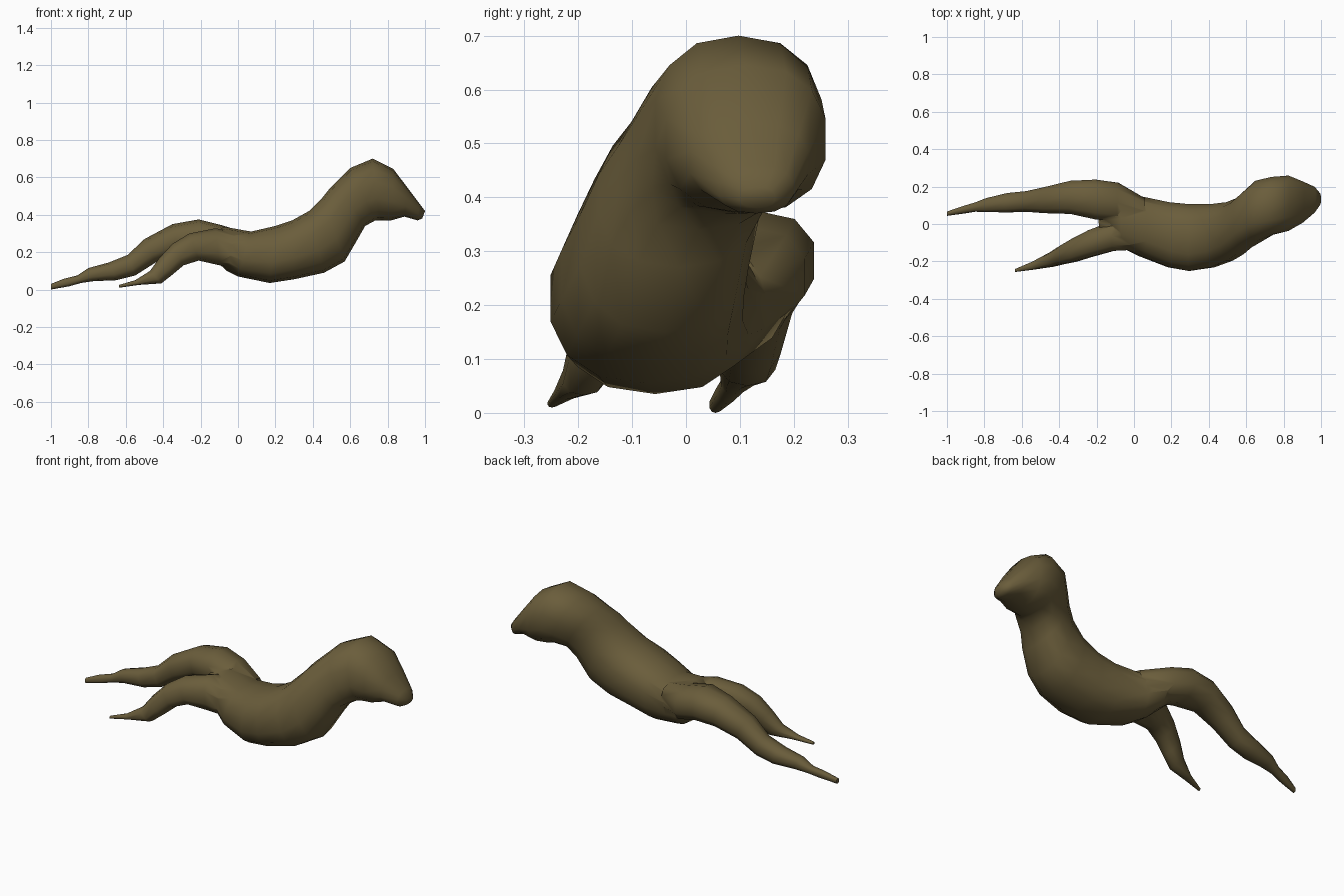
import bpy, bmesh, math
from mathutils import Vector

fur = bpy.data.materials.new("olive brown")
fur.diffuse_color = (0.145, 0.11, 0.044, 1)


def spow(v, p):
    return math.copysign(abs(v) ** p, v)


def loft(name, sections, sides, power=0.85):
    """Skin of rings; each section is top x,z, bottom x,z, min y, max y."""
    bm = bmesh.new()
    rings = []
    for tx, tz, bx, bz, y0, y1 in sections:
        mid = Vector(((tx + bx) / 2, (y0 + y1) / 2, (tz + bz) / 2))
        up = Vector(((tx - bx) / 2, 0, (tz - bz) / 2))
        side = Vector((0, (y1 - y0) / 2, 0))
        ring = []
        for i in range(sides):
            a = 2 * math.pi * i / sides
            ring.append(bm.verts.new(mid + up * spow(math.cos(a), power)
                                     + side * spow(math.sin(a), power)))
        rings.append(ring)
    for r, s in zip(rings, rings[1:]):
        for i in range(sides):
            j = (i + 1) % sides
            bm.faces.new((r[i], r[j], s[j], s[i]))
    bm.faces.new(rings[0])
    bm.faces.new(rings[-1])
    bmesh.ops.recalc_face_normals(bm, faces=bm.faces)
    me = bpy.data.meshes.new(name)
    bm.to_mesh(me)
    bm.free()
    me.materials.append(fur)
    ob = bpy.data.objects.new(name, me)
    bpy.context.collection.objects.link(ob)
    return ob


# torso, neck and head
body = loft("body", [
    (-0.19, 0.29, -0.17, 0.20, -0.03, 0.13),
    (-0.07, 0.335, -0.06, 0.10, -0.13, 0.19),
    (0.07, 0.31, 0.00, 0.07, -0.175, 0.15),
    (0.20, 0.34, 0.17, 0.035, -0.235, 0.12),
    (0.29, 0.37, 0.30, 0.055, -0.255, 0.11),
    (0.38, 0.42, 0.46, 0.09, -0.235, 0.11),
    (0.45, 0.49, 0.57, 0.15, -0.20, 0.12),
    (0.49, 0.54, 0.64, 0.27, -0.165, 0.14),
    (0.53, 0.58, 0.68, 0.34, -0.13, 0.175),
    (0.60, 0.65, 0.735, 0.37, -0.095, 0.235),
    (0.72, 0.70, 0.76, 0.37, -0.06, 0.255),
    (0.83, 0.645, 0.82, 0.37, -0.04, 0.262),
    (0.91, 0.54, 0.89, 0.39, 0.005, 0.23),
    (0.97, 0.46, 0.96, 0.37, 0.06, 0.20),
    (1.00, 0.42, 0.985, 0.38, 0.10, 0.165),
], 14)

# long leg on the far side
far_leg = loft("far_leg", [
    (-1.00, 0.03, -1.00, 0.00, 0.043, 0.067),
    (-0.93, 0.058, -0.90, 0.018, 0.055, 0.095),
    (-0.86, 0.075, -0.84, 0.035, 0.065, 0.115),
    (-0.80, 0.115, -0.77, 0.045, 0.062, 0.14),
    (-0.69, 0.145, -0.65, 0.05, 0.06, 0.168),
    (-0.59, 0.185, -0.55, 0.075, 0.063, 0.178),
    (-0.50, 0.27, -0.44, 0.145, 0.055, 0.20),
    (-0.35, 0.35, -0.32, 0.19, 0.05, 0.235),
    (-0.21, 0.375, -0.20, 0.19, 0.02, 0.242),
    (-0.09, 0.345, -0.08, 0.16, 0.01, 0.225),
    (0.06, 0.30, 0.06, 0.15, 0.00, 0.14),
], 10)

# bent leg on the near side
near_leg = loft("near_leg", [
    (-0.635, 0.025, -0.635, 0.01, -0.257, -0.24),
    (-0.55, 0.05, -0.53, 0.025, -0.245, -0.20),
    (-0.47, 0.10, -0.41, 0.033, -0.23, -0.15),
    (-0.42, 0.17, -0.35, 0.08, -0.217, -0.115),
    (-0.35, 0.245, -0.29, 0.13, -0.205, -0.075),
    (-0.26, 0.30, -0.21, 0.155, -0.18, -0.03),
    (-0.12, 0.328, -0.10, 0.13, -0.147, 0.02),
    (0.04, 0.29, 0.04, 0.12, -0.14, 0.04),
], 10)

# fuse the legs into the body
for leg in (far_leg, near_leg):
    mod = body.modifiers.new("fuse", 'BOOLEAN')
    mod.operation = 'UNION'
    mod.solver = 'EXACT'
    mod.object = leg
    bpy.context.view_layer.objects.active = body
    body.select_set(True)
    bpy.ops.object.modifier_apply(modifier=mod.name)
    bpy.data.objects.remove(leg)

bpy.ops.object.select_all(action='DESELECT')
body.select_set(True)
bpy.context.view_layer.objects.active = body
bpy.ops.object.shade_smooth_by_angle(angle=math.radians(60))
